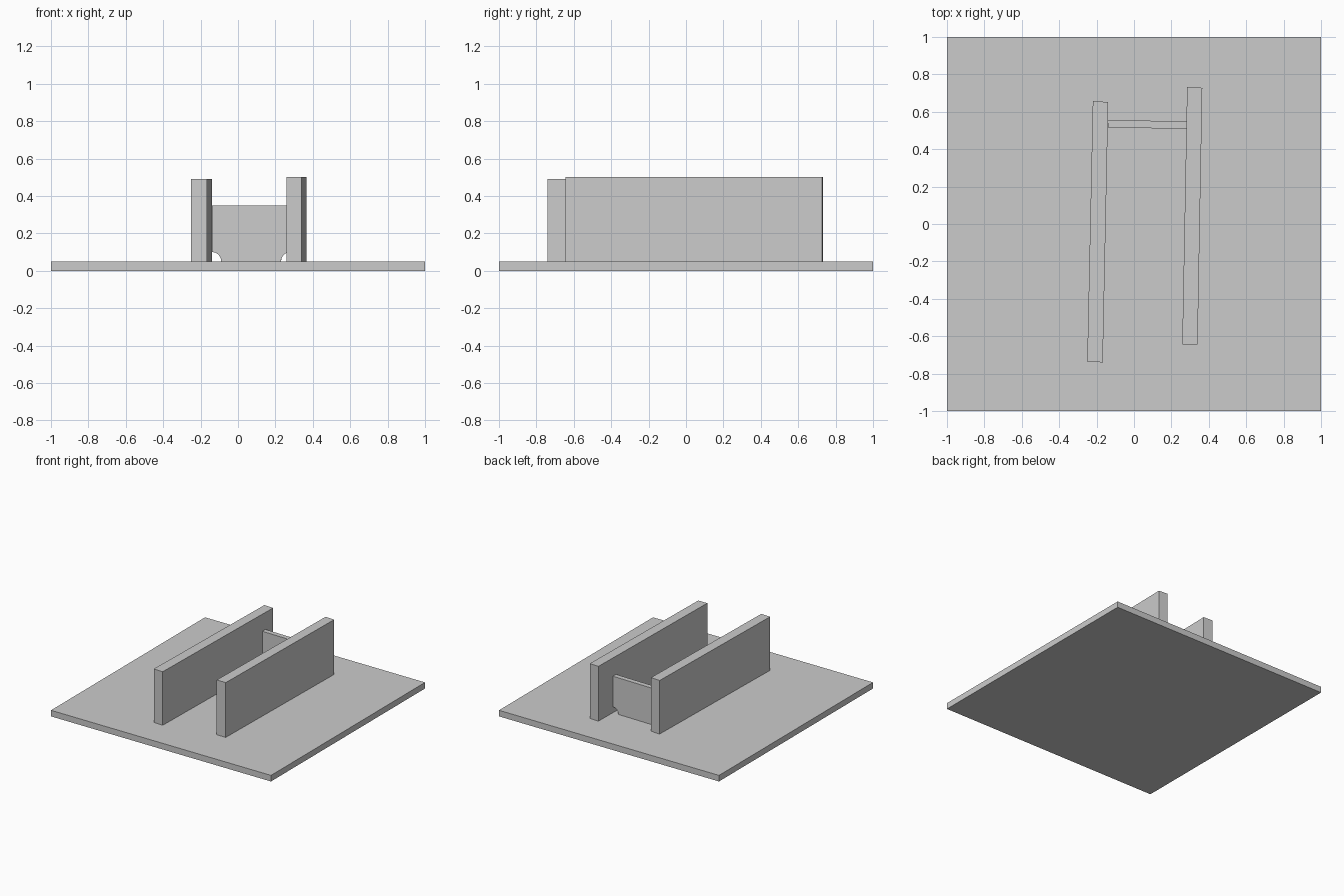
import bpy, bmesh, math
from mathutils import Matrix, Vector

cube = bpy.data.objects.get("Cube")
if cube:
    bpy.data.objects.remove(cube, do_unlink=True)

GREY = (0.6, 0.6, 0.6, 1.0)
grey = bpy.data.materials.new("light grey")
grey.use_nodes = True
grey.diffuse_color = GREY
grey.node_tree.nodes["Principled BSDF"].inputs["Base Color"].default_value = GREY

BASE_TOP = 0.05


def prism(name, outline, direction):
    """Extrude a flat outline along a direction into a closed solid."""
    bm = bmesh.new()
    face = bm.faces.new([bm.verts.new(p) for p in outline])
    result = bmesh.ops.extrude_face_region(bm, geom=[face], use_keep_orig=True)
    moved = [v for v in result["geom"] if isinstance(v, bmesh.types.BMVert)]
    bmesh.ops.translate(bm, verts=moved, vec=direction)
    bmesh.ops.recalc_face_normals(bm, faces=bm.faces)
    mesh = bpy.data.meshes.new(name)
    bm.to_mesh(mesh)
    bm.free()
    mesh.materials.append(grey)
    obj = bpy.data.objects.new(name, mesh)
    bpy.context.collection.objects.link(obj)
    return obj


def slab(name, corners, bottom, top):
    return prism(name, [(x, y, bottom) for x, y in corners], (0, 0, top - bottom))


# Square base plate
slab("base_plate", [(-1, -1), (1, -1), (1, 1), (-1, 1)], 0, BASE_TOP)

# Two long, slightly skewed side walls
slab("right_wall", [(-0.25, -0.735), (-0.167, -0.74), (-0.138, 0.652), (-0.22, 0.657)],
     BASE_TOP, 0.49)
slab("left_wall", [(0.258, -0.645), (0.34, -0.645), (0.365, 0.728), (0.284, 0.733)],
     BASE_TOP, 0.50)

# Cross panel with rounded notches in its lower corners
WIDTH, HEIGHT, NOTCH, STEPS = 0.42, 0.30, 0.05, 10
arc = [(NOTCH * math.sin(a), NOTCH * math.cos(a))
       for a in (math.pi / 2 * i / STEPS for i in range(STEPS + 1))]
half = [(0, HEIGHT)] + arc
profile = half + [(WIDTH - x, z) for x, z in reversed(half)]
panel = prism("cross_panel", [(x, 0, z) for x, z in profile], (0, 0.04, 0))
panel.data.transform(Matrix.Translation(Vector((-0.14, 0.516, BASE_TOP)))
                     @ Matrix.Rotation(math.radians(-1), 4, "Z"))
